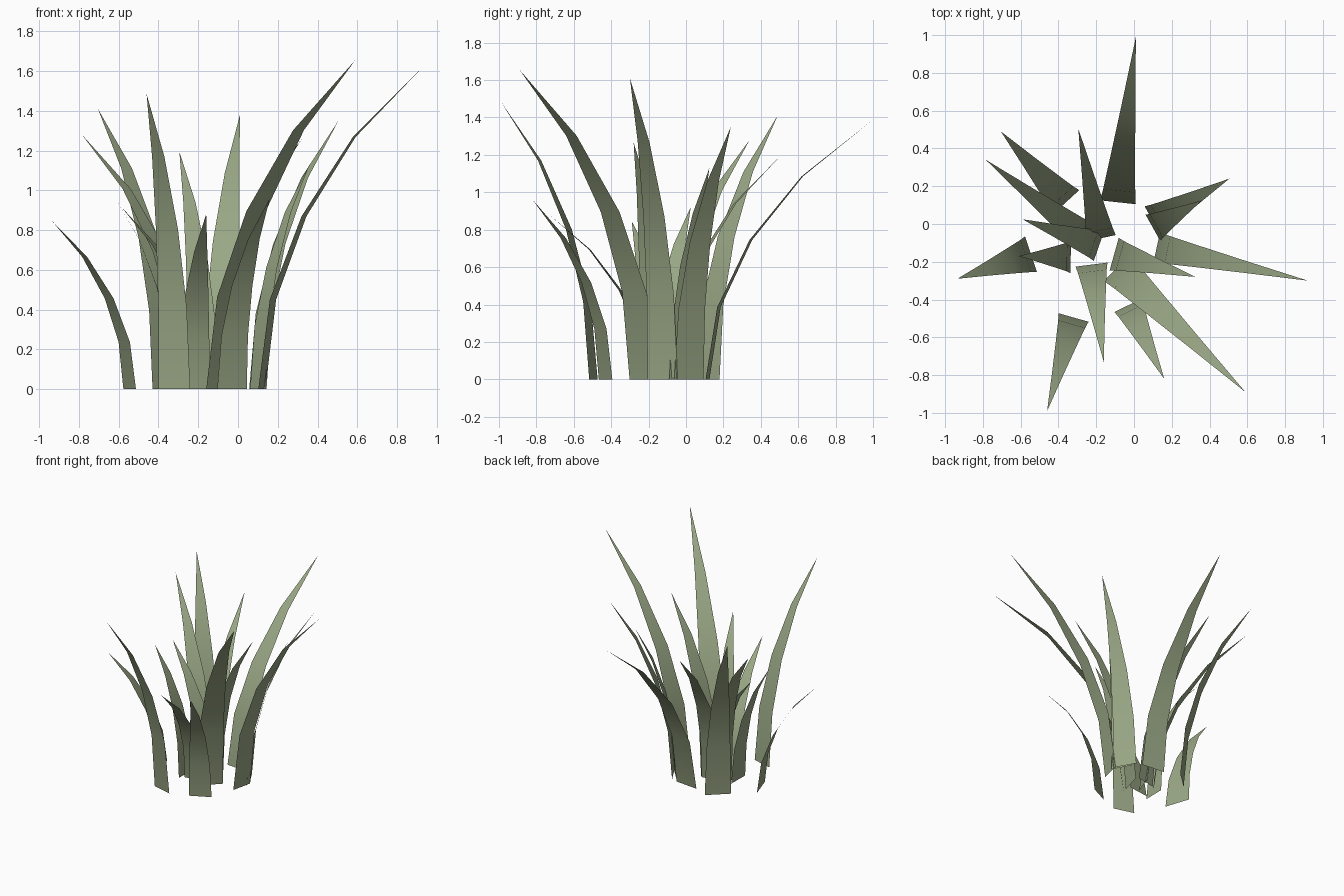
import bpy
from mathutils import Vector

if "Cube" in bpy.data.objects:
    bpy.data.objects.remove(bpy.data.objects["Cube"])

# Leaf colour
leaf = bpy.data.materials.new("sage_green")
leaf.diffuse_color = (0.32, 0.385, 0.235, 1)
leaf.use_nodes = True
leaf.node_tree.nodes["Principled BSDF"].inputs["Base Color"].default_value = leaf.diffuse_color

# Shared blade template: (height, outward reach, width) as fractions
RINGS = [(0, 0, 1), (0.28, 0.07, 0.9), (0.54, 0.265, 0.7), (0.787, 0.58, 0.39), (1, 1, 0)]


def blade(name, base, tip, width):
    """One thin blade, arching from its base on the ground out to a pointed tip."""
    start = Vector((base[0], base[1], 0))
    reach = Vector((tip[0], tip[1], 0)) - start
    side = Vector((-reach.y, reach.x, 0)).normalized()
    verts, faces = [], []
    for h, r, w in RINGS[:-1]:
        mid = start + reach * r + Vector((0, 0, tip[2] * h))
        verts += [mid - side * width * w / 2, mid + side * width * w / 2]
    verts.append(Vector(tip))
    for i in range(0, 6, 2):
        faces.append((i, i + 2, i + 3, i + 1))
    faces.append((6, 8, 7))
    mesh = bpy.data.meshes.new(name)
    mesh.from_pydata(verts, [], faces)
    mesh.materials.append(leaf)
    mesh.shade_smooth()
    obj = bpy.data.objects.new(name, mesh)
    bpy.context.collection.objects.link(obj)


# Base position, tip position, width of each blade
BLADES = {
    "back_blade": ((-0.085, 0.115), (0.01, 0.99, 1.38), 0.19),
    "tall_front_right_blade": ((-0.09, -0.23), (0.59, -0.89, 1.655), 0.20),
    "long_right_blade": ((0.12, -0.125), (0.92, -0.30, 1.61), 0.165),
    "short_front_right_blade": ((-0.03, -0.43), (0.16, -0.82, 0.96), 0.165),
    "inner_right_blade": ((-0.105, -0.16), (0.325, -0.28, 1.265), 0.18),
    "short_front_blade": ((-0.225, -0.215), (-0.16, -0.73, 0.88), 0.17),
    "tall_front_left_blade": ((-0.32, -0.495), (-0.46, -0.99, 1.485), 0.165),
    "outer_left_blade": ((-0.545, -0.16), (-0.935, -0.29, 0.845), 0.20),
    "inner_left_blade": ((-0.335, -0.175), (-0.61, -0.17, 0.95), 0.17),
    "short_left_blade": ((-0.185, -0.115), (-0.59, 0.025, 0.92), 0.17),
    "back_left_blade": ((-0.25, -0.075), (-0.785, 0.34, 1.28), 0.17),
    "tall_back_left_blade": ((-0.36, 0.115), (-0.705, 0.49, 1.41), 0.19),
    "inner_back_blade": ((-0.175, -0.075), (-0.295, 0.505, 1.195), 0.16),
    "back_right_blade": ((0.10, 0.015), (0.505, 0.24, 1.35), 0.18),
    "short_back_right_blade": ((0.10, -0.02), (0.36, 0.125, 1.13), 0.16),
}
for name, (base, tip, width) in BLADES.items():
    blade(name, base, tip, width)
